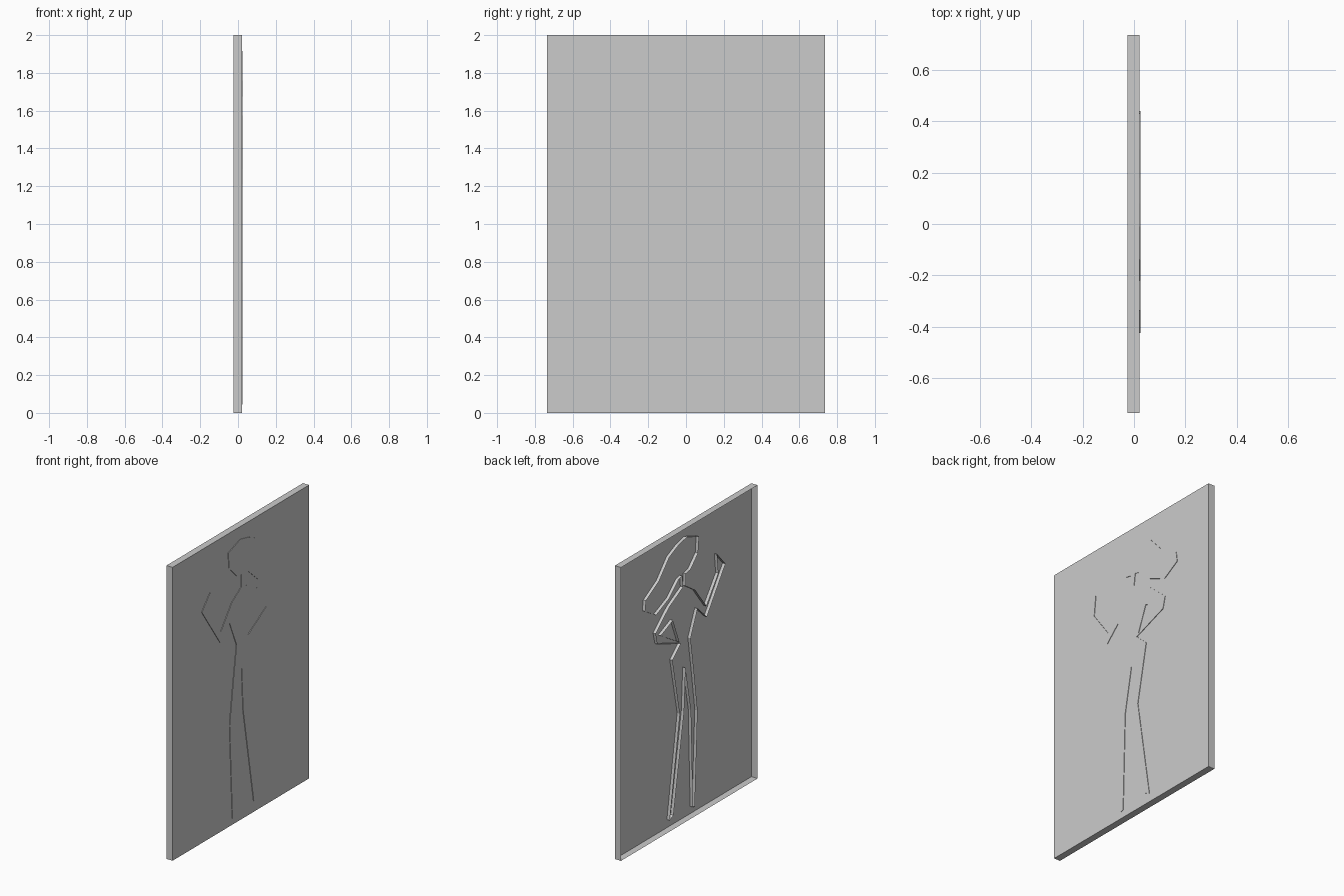
import bpy
import bmesh
from mathutils import Vector

start_cube = bpy.data.objects.get("Cube")
if start_cube:
    bpy.data.objects.remove(start_cube)

BACK, PLATE, RAISED, INNER = -0.025, 0.0215, 0.025, 0.0
HALF_WIDTH, HEIGHT = 0.735, 2.0

grey = bpy.data.materials.new("plain grey")
grey.use_nodes = True
grey.diffuse_color = (0.6, 0.6, 0.6, 1)
grey.node_tree.nodes["Principled BSDF"].inputs["Base Color"].default_value = (0.6, 0.6, 0.6, 1)


def finish(bm, name):
    """Turn a bmesh into a named, coloured object with flat faces."""
    mesh = bpy.data.meshes.new(name)
    bm.to_mesh(mesh)
    bm.free()
    mesh.materials.append(grey)
    part = bpy.data.objects.new(name, mesh)
    bpy.context.collection.objects.link(part)
    return part


def add_loop(bm, points):
    """Closed loop of edges on the raised plane, points in hundredths (y, z)."""
    verts = [bm.verts.new((RAISED, y / 100, z / 100)) for y, z in points]
    return [bm.edges.new((a, b)) for a, b in zip(verts, verts[1:] + verts[:1])]


# Shallow tray, open at the back
bm = bmesh.new()
bmesh.ops.create_cube(bm, size=1)
for v in bm.verts:
    v.co = Vector((PLATE if v.co.x > 0 else BACK,
                   v.co.y * 2 * HALF_WIDTH,
                   (v.co.z + 0.5) * HEIGHT))
open_side = [f for f in bm.faces if f.normal.x < -0.9]
bmesh.ops.delete(bm, geom=open_side, context='FACES_ONLY')
finish(bm, "panel_tray")

# Outline of the standing figure, section by section
head = [(-5, 168), (-13, 176), (-14, 187), (-1, 191.5), (8, 189.5)]
hair = [(18, 185), (29, 173), (43, 165), (44, 158), (32, 151), (18, 157), (8, 166)]
bent_arm = [(4, 167), (3, 159), (18, 151), (32.5, 138.5), (30.5, 130.5), (5.5, 121.5)]
legs = [(14.5, 113.5), (6.5, 74), (17.5, 5.5), (13.5, 7.5), (2, 74), (0.5, 103),
        (-5.5, 72), (-7.5, 5), (-9.5, 4.5), (-12.5, 69), (-8.5, 98), (-5, 121)]
raised_arm = [(-12.5, 138.5), (-22.5, 129), (-42.5, 157.5), (-33.5, 167.5),
              (-35, 154), (-22, 136.5), (-10, 152), (0, 158.5), (0, 167)]
arm_gap = [(14, 140.5), (27, 135), (7, 123)]

# Raised figure: front cap, with thin walls reaching back through the plate
bm = bmesh.new()
rim = add_loop(bm, head + hair + bent_arm + legs + raised_arm) + add_loop(bm, arm_gap)
bmesh.ops.triangle_fill(bm, edges=rim, use_beauty=True, normal=(1, 0, 0))
walls = bmesh.ops.extrude_edge_only(bm, edges=rim)["geom"]
for v in walls:
    if isinstance(v, bmesh.types.BMVert):
        v.co.x = INNER
bmesh.ops.recalc_face_normals(bm, faces=bm.faces)
cap = next(f for f in bm.faces if all(v.co.x > PLATE for v in f.verts))
if cap.normal.x < 0:
    bmesh.ops.reverse_faces(bm, faces=bm.faces)
finish(bm, "figure_relief")
